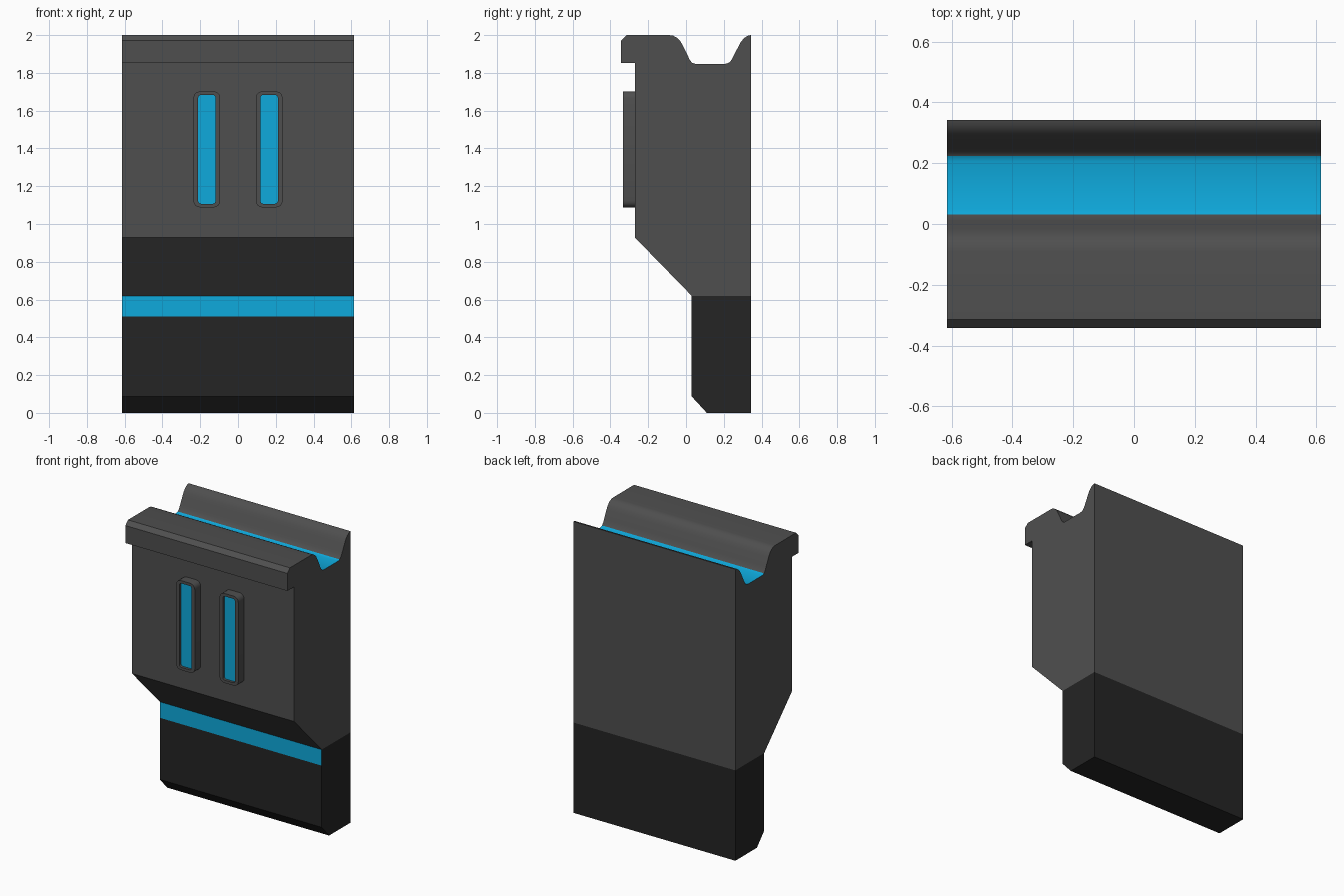
import bpy, bmesh, math
from mathutils import Vector

if "Cube" in bpy.data.objects:
    bpy.data.objects.remove(bpy.data.objects["Cube"])

HALF_W = 0.615


def material(name, rgb):
    m = bpy.data.materials.new(name)
    m.diffuse_color = (*rgb, 1)
    m.use_nodes = True
    m.node_tree.nodes["Principled BSDF"].inputs["Base Color"].default_value = m.diffuse_color
    return m


MATS = [material("dark grey", (0.078, 0.078, 0.078)),
        material("black", (0.018, 0.018, 0.018)),
        material("bright blue", (0.0045, 0.40, 0.72))]
GREY, BLACK, BLUE = range(3)


def finish(bm, name):
    mesh = bpy.data.meshes.new(name)
    bm.to_mesh(mesh)
    bm.free()
    for m in MATS:
        mesh.materials.append(m)
    ob = bpy.data.objects.new(name, mesh)
    bpy.context.collection.objects.link(ob)
    bpy.ops.object.select_all(action='DESELECT')
    ob.select_set(True)
    bpy.context.view_layer.objects.active = ob
    bpy.ops.object.shade_smooth_by_angle(angle=math.radians(28))
    return ob


# Main body: side profile (y, z) extruded across the width
profile = [(0.11, 0), (0.343, 0), (0.343, 2.0),
           # back lip and groove
           (0.325, 1.996), (0.305, 1.982), (0.288, 1.96), (0.275, 1.935),
           (0.247, 1.88), (0.237, 1.863), (0.224, 1.852), (0.205, 1.847),
           (0.05, 1.847), (0.032, 1.854), (0.02, 1.868), (0.01, 1.89),
           (-0.017, 1.945), (-0.03, 1.968), (-0.047, 1.986), (-0.068, 1.997), (-0.09, 2.0),
           # front lip
           (-0.315, 2.0), (-0.343, 1.972), (-0.343, 1.852), (-0.27, 1.852),
           # front wall, slope and foot
           (-0.27, 0.928), (0.03, 0.62), (0.03, 0.51), (0.03, 0.087)]
bm = bmesh.new()
face = bm.faces.new([bm.verts.new((-HALF_W, y, z)) for y, z in profile])
ext = bmesh.ops.extrude_face_region(bm, geom=[face])
bmesh.ops.translate(bm, vec=(2 * HALF_W, 0, 0),
                    verts=[g for g in ext["geom"] if isinstance(g, bmesh.types.BMVert)])
bmesh.ops.bisect_plane(bm, geom=bm.verts[:] + bm.edges[:] + bm.faces[:], dist=1e-5,
                       plane_co=(0, 0, 0.62), plane_no=(0, 0, 1))
bmesh.ops.recalc_face_normals(bm, faces=bm.faces)
for f in bm.faces:
    c = f.calc_center_median()
    end_cap = abs(f.normal.x) > 0.5
    if not end_cap and f.normal.y < -0.9 and 0.51 < c.z < 0.62:
        f.material_index = BLUE                      # stripe
    elif not end_cap and f.normal.z > 0.5 and 0.03 < c.y < 0.226 and 1.8 < c.z < 1.86:
        f.material_index = BLUE                      # groove floor
    elif max(v.co.z for v in f.verts) < 0.621:
        f.material_index = BLACK                     # foot
bmesh.ops.triangulate(bm, faces=[f for f in bm.faces if len(f.verts) > 4])
finish(bm, "body")


def rounded_loop(bm, cx, y, hw, hh, r, cz=1.395, seg=4):
    verts = []
    for k, (sx, sz) in enumerate([(1, 1), (-1, 1), (-1, -1), (1, -1)]):
        for i in range(seg + 1):
            a = math.pi / 2 * (k + i / seg)
            verts.append(bm.verts.new((cx + sx * (hw - r) + r * math.cos(a), y,
                                       cz + sz * (hh - r) + r * math.sin(a))))
    return verts


# Two raised frames with recessed blue windows
for side, sx in (("left", -1), ("right", 1)):
    bm = bmesh.new()
    cx = sx * 0.165
    loops = [rounded_loop(bm, cx, -0.265, 0.071, 0.307, 0.035),
             rounded_loop(bm, cx, -0.334, 0.071, 0.307, 0.035),
             rounded_loop(bm, cx, -0.334, 0.046, 0.288, 0.015),
             rounded_loop(bm, cx, -0.316, 0.046, 0.288, 0.015)]
    n = len(loops[0])
    for a, b in zip(loops, loops[1:]):
        for i in range(n):
            j = (i + 1) % n
            bm.faces.new((a[i], a[j], b[j], b[i]))
    window = bm.faces.new(loops[-1])
    window.material_index = BLUE
    bmesh.ops.recalc_face_normals(bm, faces=bm.faces)
    if window.normal.y > 0:
        bmesh.ops.reverse_faces(bm, faces=bm.faces)
    finish(bm, side + "_window_frame")
